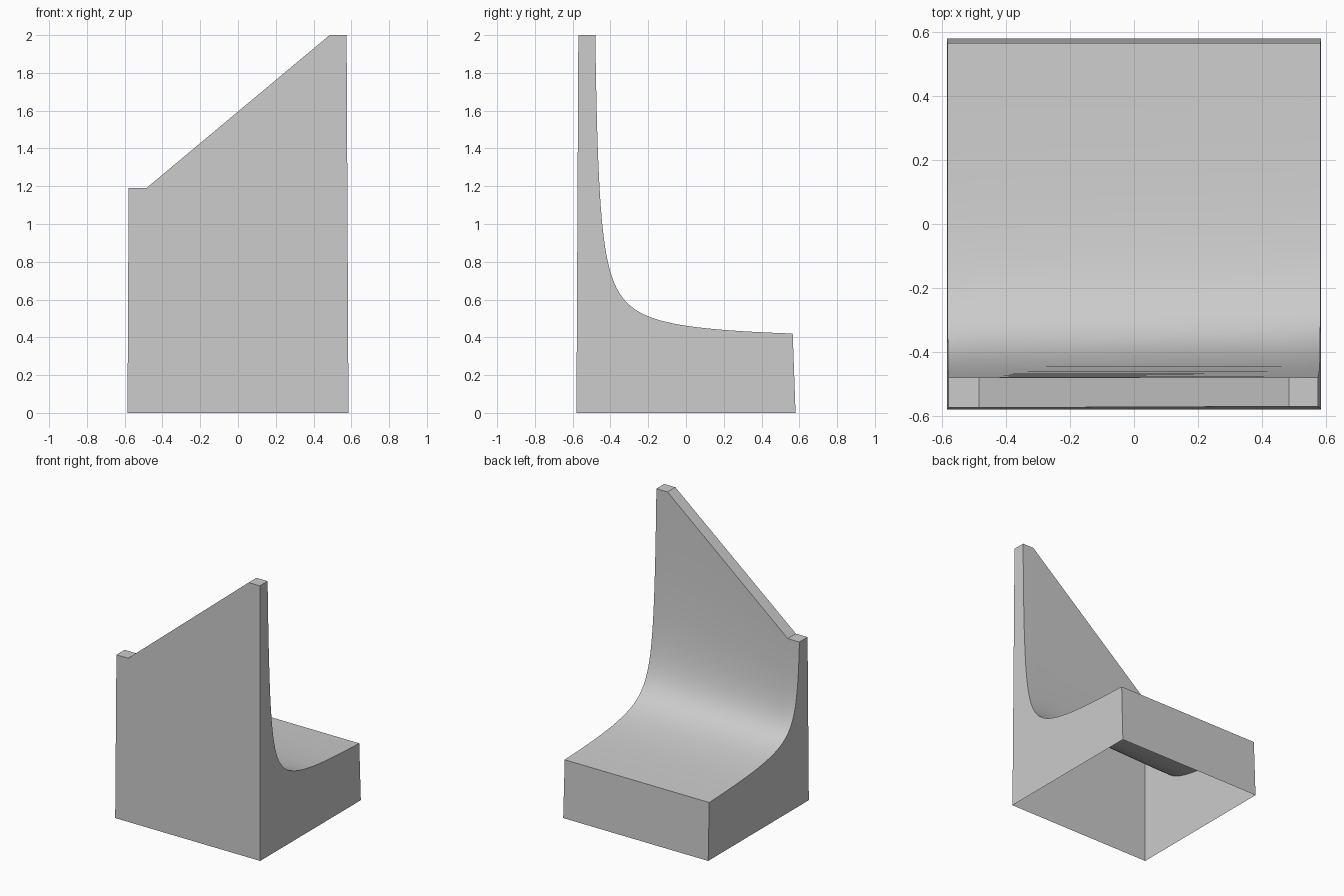
import bpy, bmesh, math

cube = bpy.data.objects.get("Cube")
if cube:
    bpy.data.objects.remove(cube, do_unlink=True)

# Overall sizes
TALL, LOW, SEAT = 2.0, 1.19, 0.42
INNER = 0.485          # where the slanted top edge meets the flat corner caps
STEPS = 40


def draft(z):
    """Half width of the gently tapering walls at height z."""
    return 0.585 - 0.005 * z


def sweep(height):
    """Points of the curved upper surface, from the wall top to the back edge."""
    points = []
    for i in range(STEPS + 1):
        t = i / STEPS
        reach = 0.02 * (1.065 / 0.02) ** t
        z = 0.38 + (0.0324 + 0.0102 * t) / reach
        rise = max(0.0, (z - SEAT) / (TALL - SEAT))
        points.append((reach - 0.5, z - (TALL - height) * rise ** 1.4))
    return points


def section(height):
    """Open cross-section: front wall, top cap, sweep, back wall."""
    front = [(-0.58, 0.0), (-0.58 + 0.005 * height, height)]
    return front + sweep(height) + [(0.58, 0.0)]


# Hollow shell, open underneath
bm = bmesh.new()
columns = []
for side, inner, height in ((-1, False, LOW), (-1, True, LOW),
                            (1, True, TALL), (1, False, TALL)):
    columns.append([bm.verts.new((side * (INNER if inner else draft(z)), y, z))
                    for y, z in section(height)])

for a, b in zip(columns, columns[1:]):
    for j in range(len(a) - 1):
        bm.faces.new((a[j], b[j], b[j + 1], a[j + 1]))

# Side walls
bm.faces.new(columns[0])
bm.faces.new(columns[-1][::-1])

mesh = bpy.data.meshes.new("curved_shell")
bm.to_mesh(mesh)
bm.free()
shell = bpy.data.objects.new("curved_shell", mesh)
bpy.context.collection.objects.link(shell)

# Single plain grey
grey = bpy.data.materials.new("light_grey")
grey.use_nodes = True
colour = (0.6, 0.6, 0.6, 1.0)
grey.diffuse_color = colour
grey.node_tree.nodes["Principled BSDF"].inputs["Base Color"].default_value = colour
mesh.materials.append(grey)

# Smooth sweep with crisp outer edges
bpy.ops.object.select_all(action="DESELECT")
shell.select_set(True)
bpy.context.view_layer.objects.active = shell
bpy.ops.object.shade_smooth_by_angle(angle=math.radians(30))
